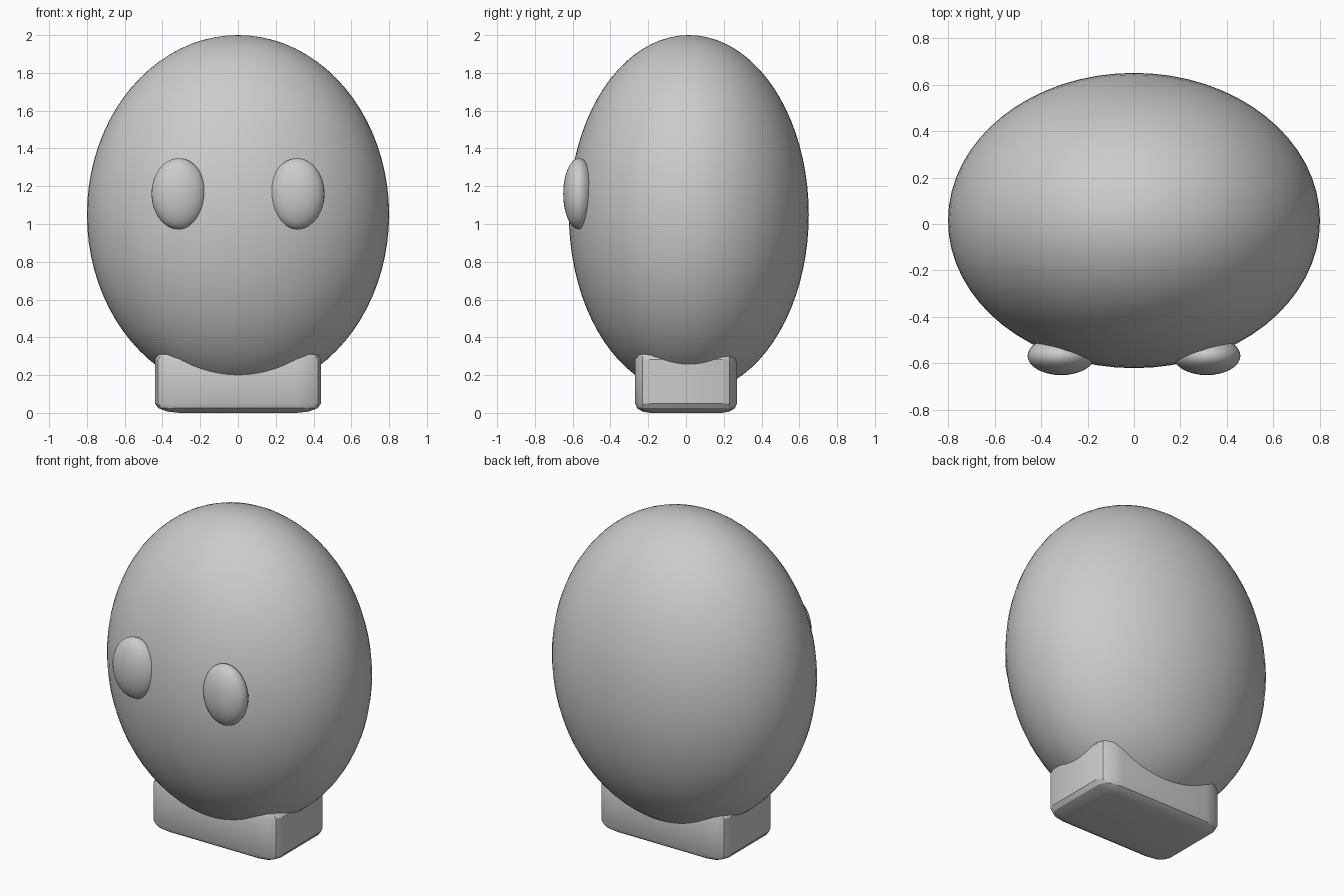
import bpy, math

if "Cube" in bpy.data.objects:
    bpy.data.objects.remove(bpy.data.objects["Cube"])

grey = bpy.data.materials.new("light grey")
grey.diffuse_color = (0.6, 0.6, 0.6, 1)
grey.use_nodes = True
grey.node_tree.nodes["Principled BSDF"].inputs["Base Color"].default_value = grey.diffuse_color


def finish(ob, name, angle=180):
    ob.name = name
    ob.data.materials.append(grey)
    bpy.ops.object.transform_apply(location=False, rotation=False, scale=True)
    bpy.ops.object.shade_smooth_by_angle(angle=math.radians(angle))
    return ob


def ellipsoid(name, centre, radii, segments, rings):
    bpy.ops.mesh.primitive_uv_sphere_add(segments=segments, ring_count=rings, location=centre)
    ob = bpy.context.object
    ob.scale = radii
    return finish(ob, name)


# Egg-shaped body
ellipsoid("body", (0, 0.015, 1.05), (0.8, 0.635, 0.95), 64, 40)

# Pair of oval eyes on the front
for side, label in ((-1, "left"), (1, "right")):
    ellipsoid(label + "_eye", (side * 0.313, -0.567, 1.16), (0.145, 0.083, 0.188), 32, 24)

# Rounded block base: bevel a unit cube, then stretch it
bpy.ops.mesh.primitive_cube_add(size=1, location=(0, 0, 0.167))
base = bpy.context.object
bev = base.modifiers.new("rounding", 'BEVEL')
bev.width = 0.15
bev.segments = 3
bpy.ops.object.modifier_apply(modifier=bev.name)
base.scale = (0.88, 0.54, 0.334)
finish(base, "base", 30)
